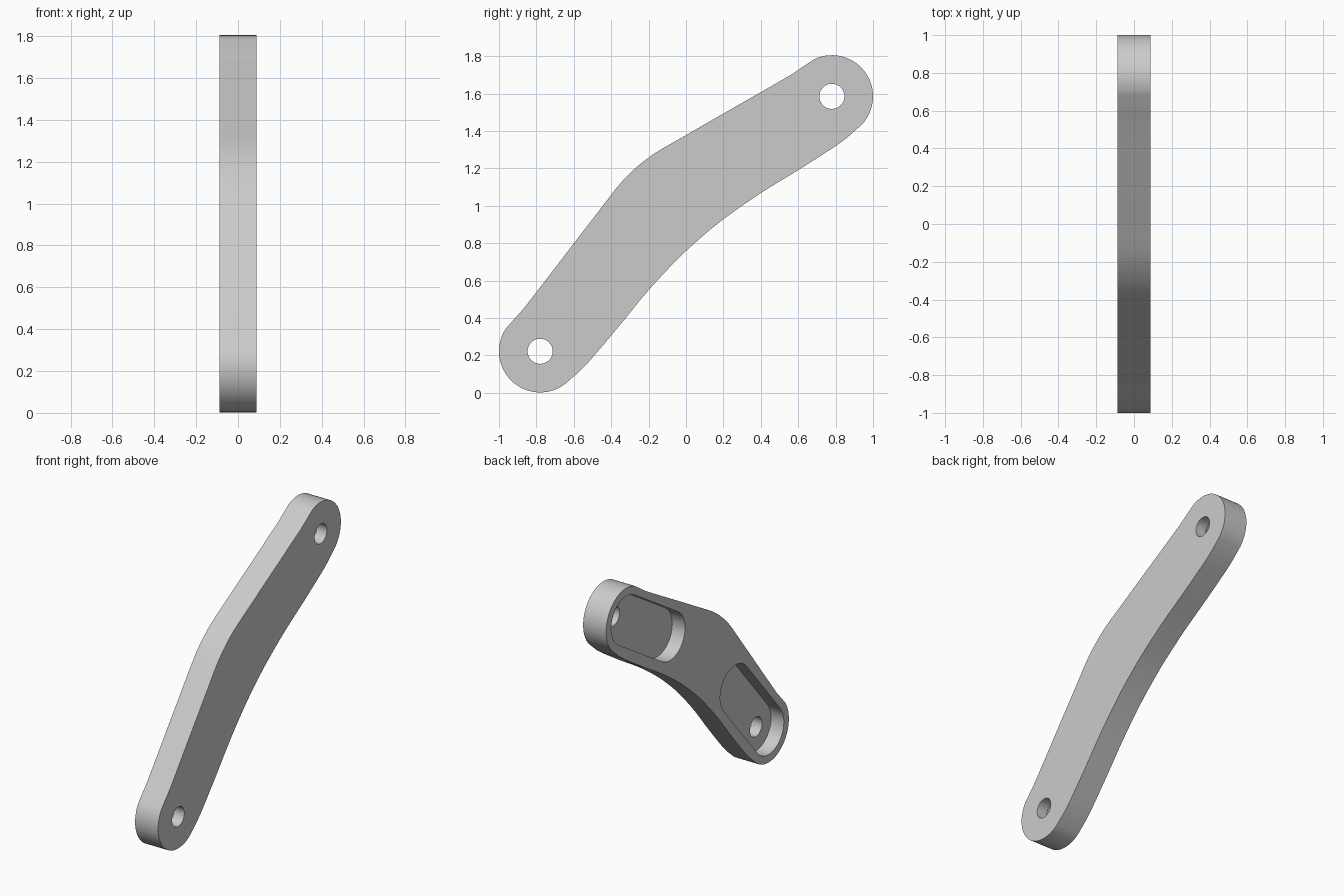
import bpy, bmesh, math
from mathutils import Vector
from mathutils.geometry import interpolate_bezier

cube = bpy.data.objects.get("Cube")
if cube:
    bpy.data.objects.remove(cube, do_unlink=True)

HALF = 0.088                       # half thickness of the arm
FLOOR = 0.01                       # pocket floor
LOW, HIGH = Vector((-0.78, 0.222)), Vector((0.78, 1.585))
MID = (LOW + HIGH) / 2
U = (HIGH - LOW).normalized()      # along the arm
V = Vector((-U.y, U.x))            # across the arm
REACH = (HIGH - LOW).length / 2


def arc(center, radius, start, end, steps):
    """Points of an arc, angles in degrees."""
    return [Vector((center[0] + radius * math.cos(a), center[1] + radius * math.sin(a)))
            for a in (math.radians(start + (end - start) * i / steps) for i in range(steps + 1))]


def smooth_path(points, steps=8):
    """Smooth curve through an open list of points."""
    pts = [2 * points[0] - points[1]] + points + [2 * points[-1] - points[-2]]
    path = []
    for a, b, c, d in zip(pts, pts[1:], pts[2:], pts[3:]):
        size = (c - b).length / 3
        t1, t2 = (c - a).normalized() * size, (d - b).normalized() * size
        path += interpolate_bezier(b, b + t1, c - t2, c, steps + 1)[:-1]
    return [p.to_2d() for p in path] + [points[-1]]


def extrude(name, outline, x0, x1):
    """Prism from an outline in the side plane."""
    bm = bmesh.new()
    face = bm.faces.new([bm.verts.new((x0, p.x, p.y)) for p in outline])
    top = bmesh.ops.extrude_face_region(bm, geom=[face])
    moved = [v for v in top["geom"] if isinstance(v, bmesh.types.BMVert)]
    bmesh.ops.translate(bm, verts=moved, vec=(x1 - x0, 0, 0))
    bmesh.ops.recalc_face_normals(bm, faces=bm.faces)
    mesh = bpy.data.meshes.new(name)
    bm.to_mesh(mesh)
    bm.free()
    obj = bpy.data.objects.new(name, mesh)
    bpy.context.collection.objects.link(obj)
    return obj


# Arm outline: half of it along the arm, mirrored to the other half
upper = [Vector(p) for p in ((0, 0.402), (0.12, 0.394), (0.312, 0.357), (0.54, 0.312),
                             (0.763, 0.267), (0.95, 0.23))]
lower = [Vector(p) for p in ((0.95, -0.22), (0.874, -0.213), (0.639, -0.178), (0.4, -0.138),
                             (0.165, -0.113), (0, -0.108))]
tip = arc((REACH, 0), 0.22, 75, -85, 28)


def mirrored(points):
    return [Vector((-p.x, p.y)) for p in points]


top_edge = smooth_path(mirrored(upper[:0:-1]) + upper)
bottom_edge = smooth_path(lower + mirrored(lower[-2::-1]))
local = top_edge + tip + bottom_edge + mirrored(tip)[::-1]
arm = extrude("bent_link_arm", [MID + U * p.x + V * p.y for p in local], -HALF, HALF)

# Cutters: a slotted pocket and a pin hole at each end
cutters = []
for end, angle in ((LOW, 49.5), (HIGH, 180 + 32)):
    a = math.radians(angle)
    inner = end + 0.565 * Vector((math.cos(a), math.sin(a)))
    slot = arc(inner, 0.165, angle - 90, angle + 90, 24) + arc(end, 0.165, angle + 90, angle + 270, 24)
    cutters.append(extrude("pocket_cutter", slot, -HALF - 0.1, FLOOR))
    cutters.append(extrude("hole_cutter", arc(end, 0.067, 0, 352.5, 47), -HALF - 0.2, HALF + 0.2))

for cutter in cutters:
    cutter.hide_render = True
    mod = arm.modifiers.new("cut", "BOOLEAN")
    mod.operation, mod.solver, mod.object = "DIFFERENCE", "EXACT", cutter

# Bake the cuts, then drop the cutters
graph = bpy.context.evaluated_depsgraph_get()
baked = bpy.data.meshes.new_from_object(arm.evaluated_get(graph))
arm.modifiers.clear()
arm.data = baked
for cutter in cutters:
    bpy.data.objects.remove(cutter, do_unlink=True)

# Single grey finish
color = (0.6, 0.6, 0.6, 1)
grey = bpy.data.materials.new("plain_grey")
grey.use_nodes = True
grey.diffuse_color = color
grey.node_tree.nodes["Principled BSDF"].inputs["Base Color"].default_value = color
arm.data.materials.clear()
arm.data.materials.append(grey)

bpy.ops.object.select_all(action="DESELECT")
arm.select_set(True)
bpy.context.view_layer.objects.active = arm
bpy.ops.object.shade_smooth_by_angle(angle=math.radians(30))
